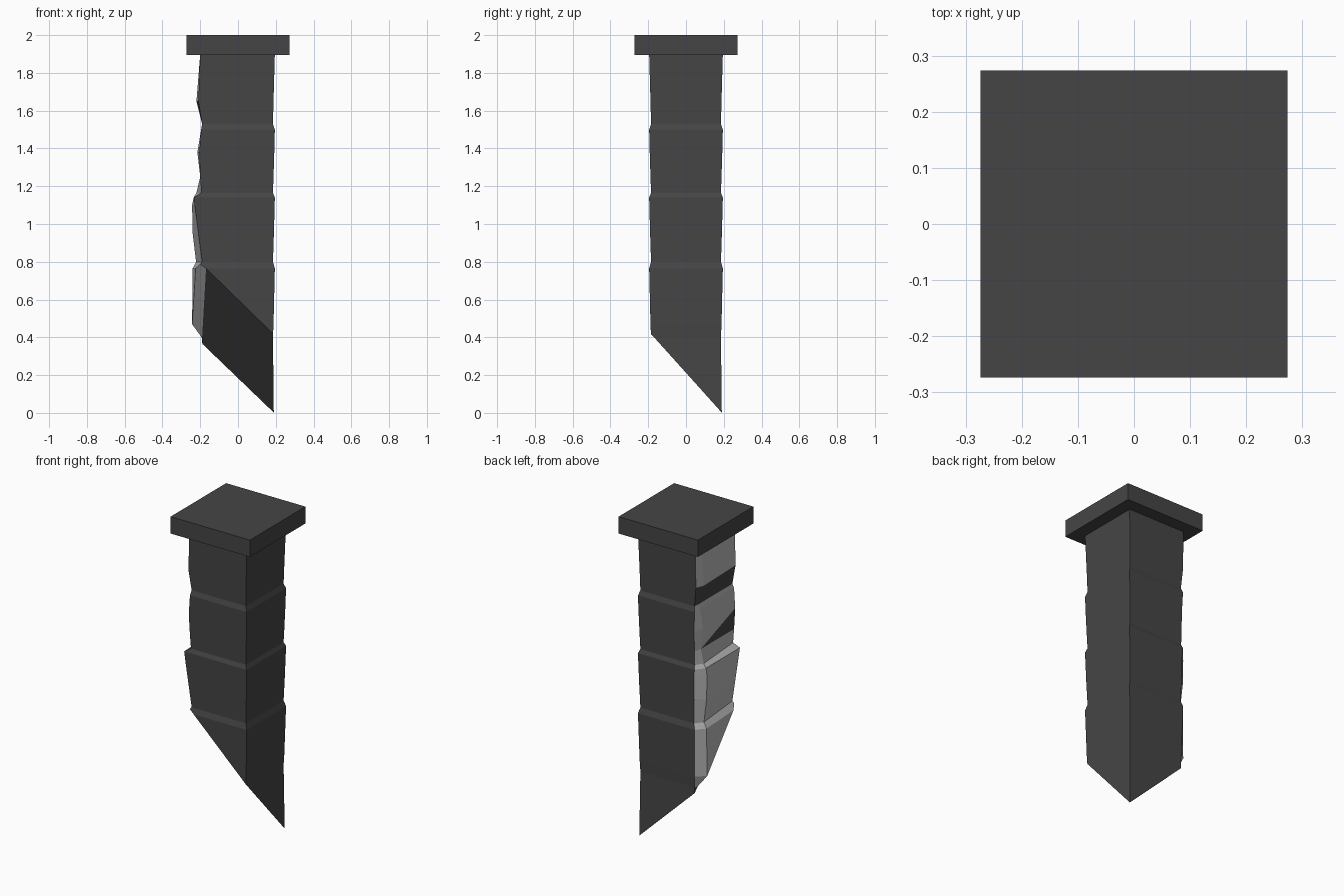
import bpy
import bmesh
from mathutils import Vector

default = bpy.data.objects.get("Cube")
if default:
    bpy.data.objects.remove(default, do_unlink=True)


def material(name, value):
    mat = bpy.data.materials.new(name)
    mat.use_nodes = True
    color = (value, value, value, 1)
    mat.diffuse_color = color
    mat.node_tree.nodes["Principled BSDF"].inputs["Base Color"].default_value = color
    return mat


dark = material("dark stone", 0.06)
light = material("pale broken stone", 0.5)


def finish(name, bm, mats):
    bmesh.ops.recalc_face_normals(bm, faces=bm.faces)
    mesh = bpy.data.meshes.new(name)
    bm.to_mesh(mesh)
    bm.free()
    for mat in mats:
        mesh.materials.append(mat)
    obj = bpy.data.objects.new(name, mesh)
    bpy.context.collection.objects.link(obj)
    return obj


# Square cap slab
bm = bmesh.new()
bmesh.ops.create_cube(bm, size=1)
bmesh.ops.scale(bm, vec=(0.547, 0.547, 0.105), verts=bm.verts)
bmesh.ops.translate(bm, vec=(0, 0, 1.9475), verts=bm.verts)
finish("cap_slab", bm, [dark])

# Pillar rows: height, half width, then broken side depth at front, ridge, back
rows = [
    (1.90, 0.195, 0.20, 0.20, 0.20),
    (1.65, 0.188, 0.21, 0.22, 0.20),
    (1.53, 0.185, 0.19, 0.19, 0.188),
    (1.50, 0.195, 0.195, 0.195, 0.195),
    (1.38, 0.192, 0.205, 0.215, 0.19),
    (1.25, 0.188, 0.20, 0.20, 0.19),
    (1.165, 0.185, 0.195, 0.22, 0.19),
    (1.14, 0.195, 0.235, 0.235, 0.195),
    (1.10, 0.194, 0.23, 0.243, 0.19),
    (0.95, 0.19, 0.21, 0.24, 0.19),
    (0.80, 0.185, 0.19, 0.222, 0.185),
    (0.765, 0.195, 0.222, 0.24, 0.195),
    (0.47, 0.188, 0.243, 0.243, 0.19),
    (0.40, 0.185, 0.19, 0.195, 0.188),
    (-0.05, 0.19, 0.20, 0.20, 0.20),
]
dark_rows = {1, 13}   # undercut and foot of the broken side
split_row = 4         # chipped face that is half dark

bm = bmesh.new()
rings = []
for z, h, front, ridge, back in rows:
    points = [(h, -h), (h, h), (-back, h), (-ridge, 0.14), (-front, -h)]
    rings.append([bm.verts.new((x, y, z)) for x, y in points])
bm.faces.new(rings[0])

for r, (a, b) in enumerate(zip(rings, rings[1:])):
    for i in range(5):
        j = (i + 1) % 5
        broken = i in (2, 3)
        if r == split_row and i == 3:
            bm.faces.new((a[i], a[j], b[i])).material_index = 1
            bm.faces.new((a[j], b[j], b[i]))
            continue
        face = bm.faces.new((a[i], a[j], b[j], b[i]))
        face.material_index = int(broken and r not in dark_rows)

# Slanted cut through the foot, leaving a point at the back corner
cut = bmesh.ops.bisect_plane(
    bm, geom=bm.verts[:] + bm.edges[:] + bm.faces[:],
    plane_co=Vector((0, 0, 0.39)), plane_no=Vector((0.95, 1.1, 1)),
    clear_inner=True)
rim = [e for e in bm.edges if e.is_boundary]
caps = bmesh.ops.edgeloop_fill(bm, edges=rim)["faces"]
for face in caps:
    face.material_index = 0

# Pale broken margin along the edge of the cut
geom = set(caps)
for face in caps:
    geom.update(face.edges)
    geom.update(face.verts)
split = bmesh.ops.bisect_plane(
    bm, geom=list(geom), plane_co=Vector((-0.19, 0, 0.4)),
    plane_no=Vector((1, 0, -0.057)))
cut_normal = Vector((0.95, 1.1, 1)).normalized()
bm.normal_update()
for face in bm.faces:
    if abs(face.normal.dot(cut_normal)) > 0.999:
        mid = face.calc_center_median()
        face.material_index = int(mid.x < -0.19 + 0.057 * (mid.z - 0.4))

finish("pillar_shaft", bm, [dark, light])
